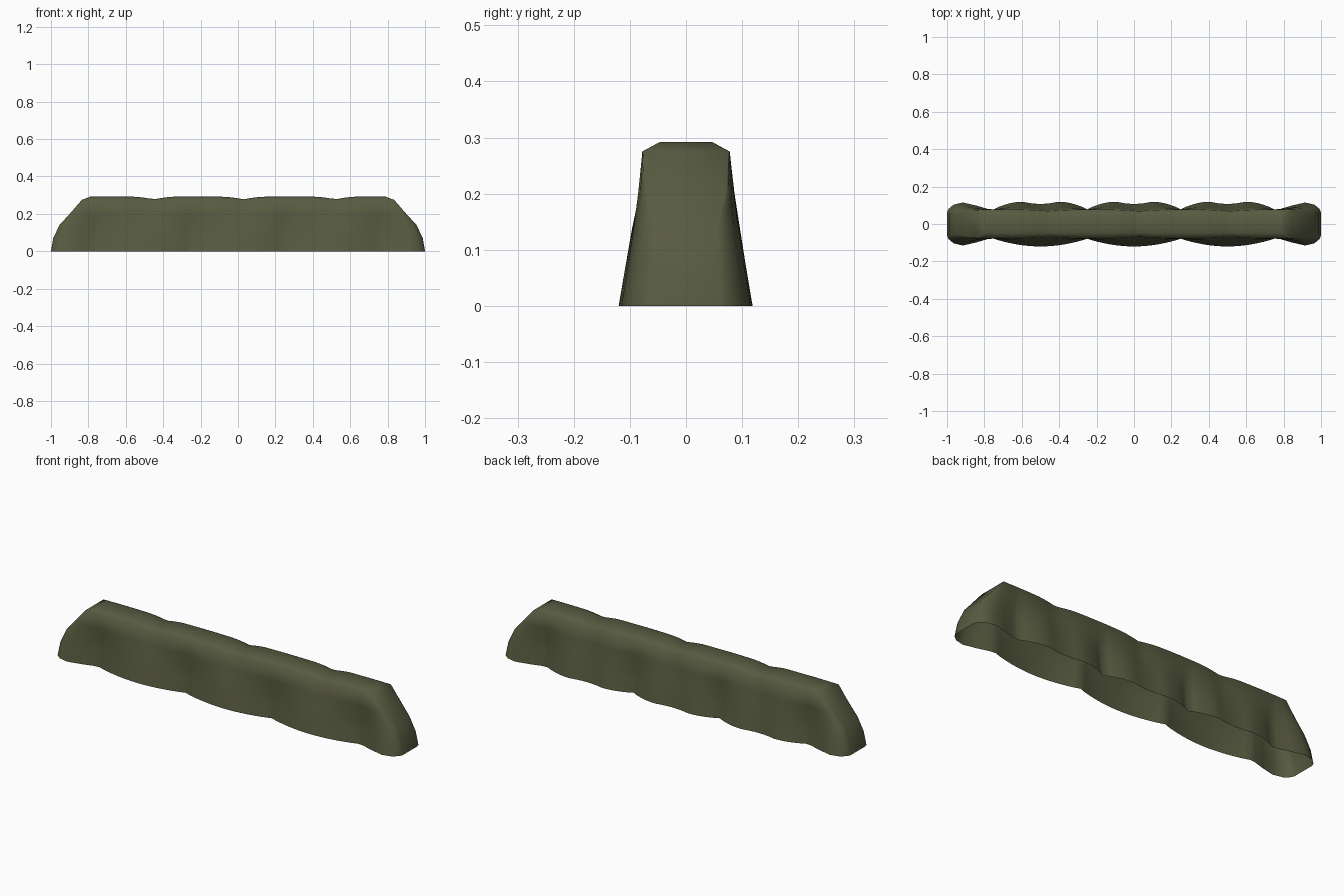
import bpy
import bmesh
import math

if "Cube" in bpy.data.objects:
    bpy.data.objects.remove(bpy.data.objects["Cube"])

cloth = bpy.data.materials.new("olive_cloth")
cloth.use_nodes = True
olive = (0.098, 0.105, 0.053, 1)
cloth.diffuse_color = olive
shader = cloth.node_tree.nodes["Principled BSDF"]
shader.inputs["Base Color"].default_value = olive
shader.inputs["Roughness"].default_value = 0.9

# Height, end reach, seam half width, lower bag bulge, upper bag bulge
LEVELS = [
    (0.0, 1.0, 0.078, 0.042, 0.0),
    (0.07, 0.988, 0.072, 0.036, 0.0),
    (0.14, 0.955, 0.067, 0.028, 0.002),
    (0.2, 0.9, 0.066, 0.010, 0.012),
    (0.275, 0.835, 0.068, 0.0, 0.010),
    (0.292, 0.79, 0.047, 0.0, 0.0),
]
# Rounded end bag: fraction of the end reach, bulge fraction
END = [(0.12, 0.05), (0.38, 0.5), (0.66, 0.88), (0.86, 0.6), (0.97, 0.05), (1.0, -0.4)]
BODY = 0.75
SEAMS = (-0.45, 0.03, 0.52)
STEPS = 48


def bag_bulge(x, side):
    """Lower bags; the back ones are slightly dented in the middle."""
    wave = abs(math.sin(2 * math.pi * (x - 0.25)))
    if side < 0:
        return wave ** 0.85
    return 1.35 * wave ** 0.8 - 0.65 * wave ** 6 if wave < 0.8 else 1.02 - 1.6 * (wave - 0.8)


def side_row(level, side):
    z, reach, seam, low, high = level
    stations = [(-BODY - u * (reach - BODY), b) for u, b in reversed(END)]
    for i in range(STEPS + 1):
        x = -BODY + 2 * BODY * i / STEPS
        stations.append((x, bag_bulge(x, side)))
    stations += [(BODY + u * (reach - BODY), b) for u, b in END]
    row = []
    for x, bulge in stations:
        upper = abs(math.sin(math.pi * (x - SEAMS[1]) / 0.485)) ** 0.7
        dip = sum(max(0, 1 - abs(x - s) / 0.11) ** 1.5 for s in SEAMS)
        width = seam + low * bulge + high * upper
        row.append((x, side * width, z - 0.014 * dip * (z / 0.292) ** 4))
    return row


# Hollow shell of stacked bags, open underneath
bm = bmesh.new()
rings = []
for level in LEVELS:
    points = side_row(level, -1) + side_row(level, 1)[::-1]
    rings.append([bm.verts.new(p) for p in points])
count = len(rings[0])
for lower, upper in zip(rings, rings[1:]):
    for i in range(count):
        j = (i + 1) % count
        bm.faces.new((lower[i], lower[j], upper[j], upper[i]))

# Flat top
top = rings[-1]
for i in range(count // 2 - 1):
    bm.faces.new((top[i], top[i + 1], top[count - 2 - i], top[count - 1 - i]))
for face in bm.faces:
    face.smooth = True

mesh = bpy.data.meshes.new("sandbag_wall")
bm.to_mesh(mesh)
bm.free()
mesh.materials.append(cloth)
wall = bpy.data.objects.new("sandbag_wall", mesh)
bpy.context.collection.objects.link(wall)
